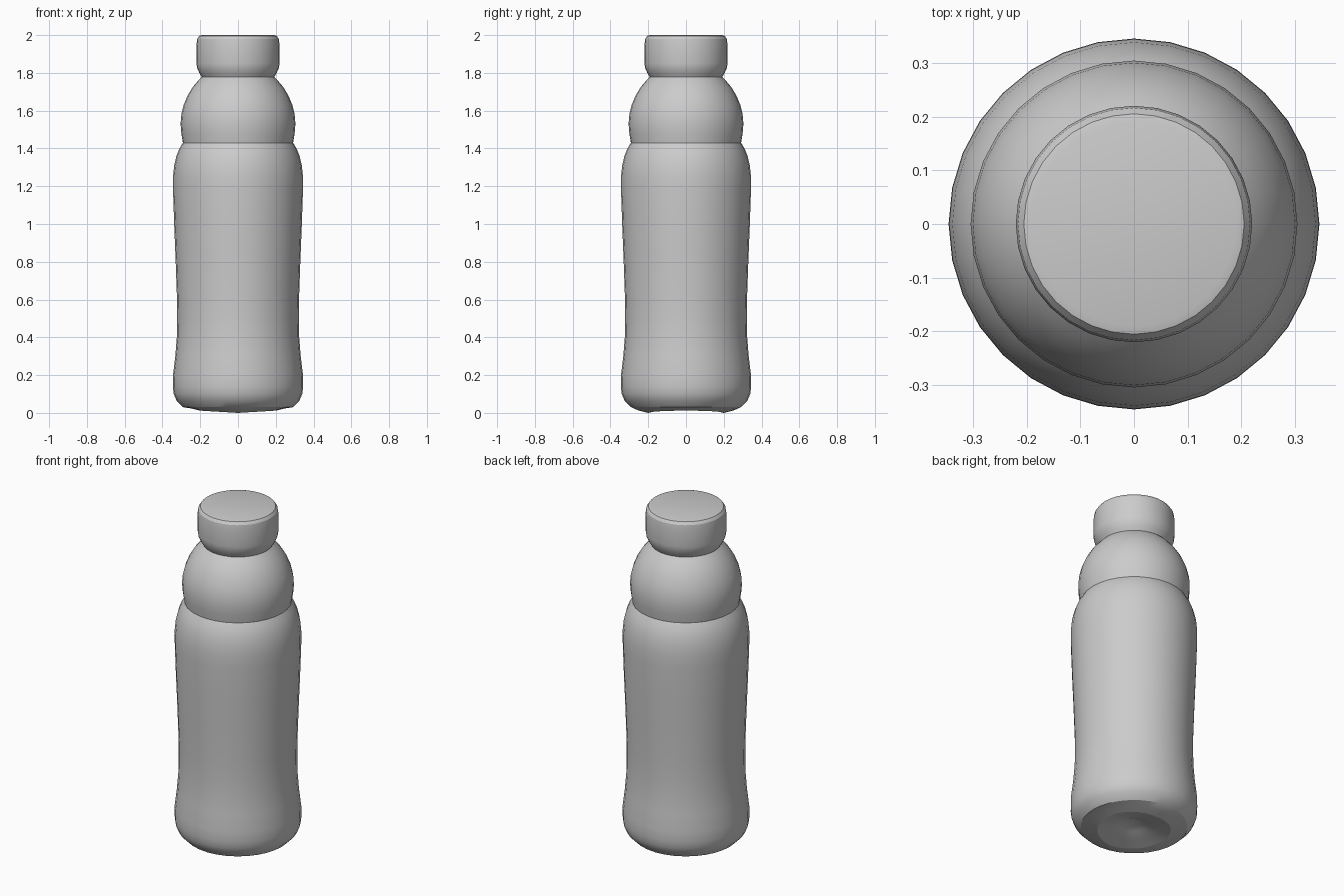
import bpy, bmesh, math

cube = bpy.data.objects.get("Cube")
if cube:
    bpy.data.objects.remove(cube, do_unlink=True)

SIDES = 32

grey = bpy.data.materials.new("plain grey")
grey.use_nodes = True
GREY = (0.6, 0.6, 0.6, 1)
grey.diffuse_color = GREY
grey.node_tree.nodes["Principled BSDF"].inputs["Base Color"].default_value = GREY


def lathe(name, profile, shape=None):
    """Spin (radius, height) points about z; zero radius closes to a point."""
    bm = bmesh.new()
    rings = []
    for r, z in profile:
        if r == 0:
            rings.append([bm.verts.new((0, 0, z))] * SIDES)
            continue
        angles = [math.tau * i / SIDES for i in range(SIDES)]
        rings.append([bm.verts.new((r * math.cos(a), r * math.sin(a), z)) for a in angles])
    for low, high in zip(rings, rings[1:]):
        for i in range(SIDES):
            j = (i + 1) % SIDES
            corners = list(dict.fromkeys((low[i], low[j], high[j], high[i])))
            bm.faces.new(corners)
    if shape:
        for v in bm.verts:
            shape(v)
    bmesh.ops.recalc_face_normals(bm, faces=bm.faces)
    mesh = bpy.data.meshes.new(name)
    bm.to_mesh(mesh)
    bm.free()
    mesh.materials.append(grey)
    obj = bpy.data.objects.new(name, mesh)
    bpy.context.collection.objects.link(obj)
    bpy.ops.object.select_all(action="DESELECT")
    obj.select_set(True)
    bpy.context.view_layer.objects.active = obj
    bpy.ops.object.shade_smooth_by_angle(angle=math.radians(25))
    return obj


def lift_base_sides(v):
    """The base rim dips slightly toward the front and back."""
    r = math.hypot(v.co.x, v.co.y)
    if v.co.z < 0.025 and r > 0.13:
        v.co.z += 0.012 * abs(v.co.x) / r


# Main body with gentle waist, rounded base and hollow underneath
lathe("bottle_body", [
    (0, 0.07), (0.07, 0.04), (0.14, 0.015), (0.2, 0), (0.25, 0.012),
    (0.29, 0.03), (0.325, 0.065), (0.34, 0.1), (0.345, 0.14), (0.344, 0.2),
    (0.332, 0.3), (0.324, 0.4), (0.322, 0.5), (0.323, 0.6), (0.33, 0.8),
    (0.338, 1.0), (0.344, 1.18), (0.344, 1.25), (0.338, 1.31),
    (0.326, 1.36), (0.31, 1.4), (0.292, 1.43)], lift_base_sides)

# Domed shoulder, bulging out above the groove
lathe("bottle_shoulder", [
    (0.292, 1.43), (0.3, 1.48), (0.304, 1.53), (0.3, 1.58), (0.288, 1.63),
    (0.267, 1.68), (0.24, 1.725), (0.21, 1.76), (0.185, 1.785)])

# Screw cap with softened rims
lathe("bottle_cap", [
    (0, 1.775), (0.19, 1.775), (0.205, 1.8), (0.216, 1.825), (0.22, 1.85),
    (0.22, 1.95), (0.216, 1.98), (0.205, 1.996), (0.19, 2.0), (0, 2.0)])
